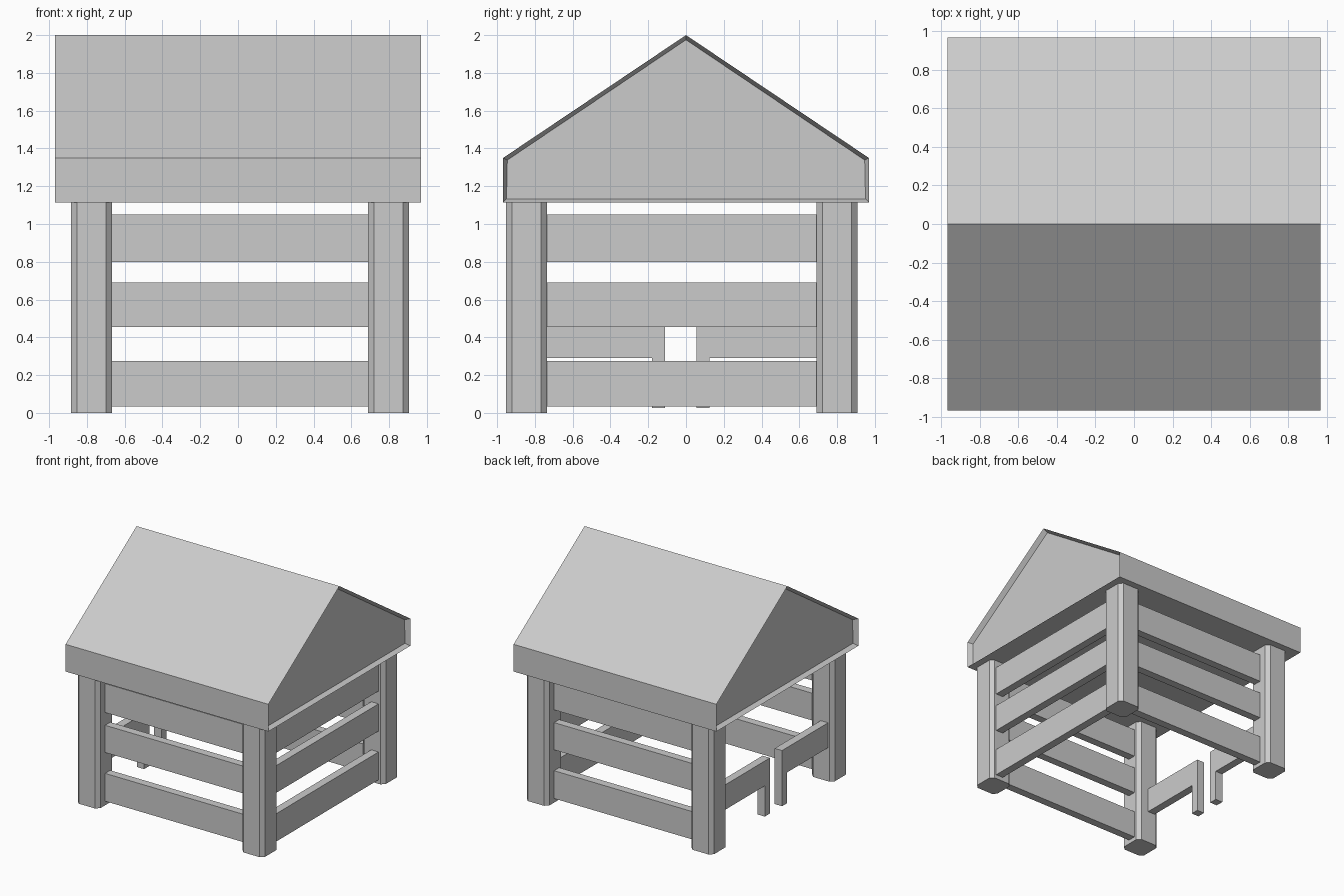
import bpy, bmesh

if "Cube" in bpy.data.objects:
    bpy.data.objects.remove(bpy.data.objects["Cube"])


def finish(name, bm):
    bmesh.ops.recalc_face_normals(bm, faces=bm.faces[:])
    mesh = bpy.data.meshes.new(name)
    bm.to_mesh(mesh)
    bm.free()
    obj = bpy.data.objects.new(name, mesh)
    bpy.context.collection.objects.link(obj)
    return obj


def prism(name, points, offset, inset=None):
    """Extrude a closed 3D outline by offset; optionally recess both end caps."""
    bm = bmesh.new()
    base = bm.faces.new([bm.verts.new(p) for p in points])
    res = bmesh.ops.extrude_face_region(bm, geom=[base], use_keep_orig=True)
    bmesh.ops.translate(bm, vec=offset,
                        verts=[v for v in res["geom"] if isinstance(v, bmesh.types.BMVert)])
    bmesh.ops.recalc_face_normals(bm, faces=bm.faces[:])
    if inset:
        caps = [f for f in bm.faces if abs(f.normal.x) > 0.99]
        bmesh.ops.inset_individual(bm, faces=caps, thickness=inset[0], depth=-inset[1])
    return finish(name, bm)


def box(name, x0, x1, y0, y1, z0, z1):
    return prism(name, [(x0, y0, z0), (x1, y0, z0), (x1, y1, z0), (x0, y1, z0)],
                 (0, 0, z1 - z0))


# Gabled roof with recessed end panels
W, BASE, EAVE, TOP = 0.968, 1.115, 1.35, 2.0
outline = [(-W, BASE), (W, BASE), (W, EAVE), (0, TOP), (-W, EAVE)]
prism("roof", [(-W, y, z) for y, z in outline], (2 * W, 0, 0), inset=(0.025, 0.04))

# Chamfered corner posts
XL, XR, YF, YB = -0.775, 0.797, -0.845, 0.80
H, C = 0.108, 0.077
octagon = [(H, -C), (H, C), (C, H), (-C, H), (-H, C), (-H, -C), (-C, -H), (C, -H)]
for side, x in (("left", XL), ("right", XR)):
    for end, y in (("front", YF), ("back", YB)):
        prism(f"{end}_{side}_post", [(x + a, y + b, 0) for a, b in octagon], (0, 0, BASE))

# Three rails on the front, back and right sides
T = 0.07
for i, (z0, z1) in enumerate([(0.035, 0.275), (0.455, 0.69), (0.80, 1.05)], 1):
    box(f"front_rail_{i}", XL, XR, YF - 0.014, YF - 0.014 + T, z0, z1)
    box(f"back_rail_{i}", XL, XR, YB + 0.014 - T, YB + 0.014, z0, z1)
    box(f"right_rail_{i}", XR + 0.06 - T, XR + 0.06, YF, YB, z0, z1)

# Left side entrance: two half rails, each ending in a slim leg
for name, y_post, y_in, y_out in (("front", YF, -0.18, -0.11), ("back", YB, 0.125, 0.055)):
    lo, hi = sorted((y_in, y_out))
    ya, yb = sorted((y_post, y_in))
    box(f"{name}_entrance_leg", -0.84, -0.84 + T, lo, hi, 0.025, 0.505)
    box(f"{name}_entrance_rail", -0.84, -0.84 + T, ya, yb, 0.29, 0.505)
